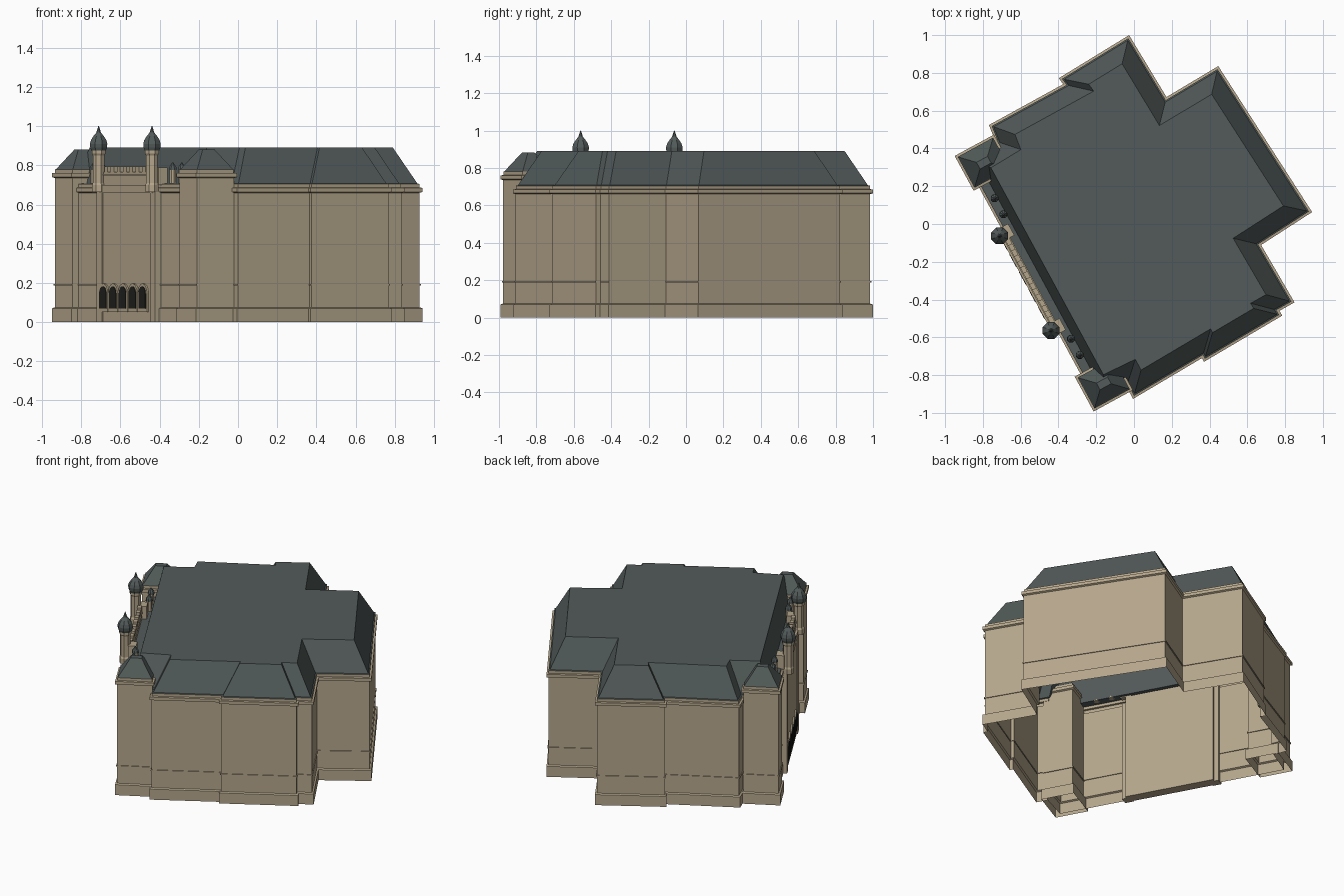
import bpy, bmesh, math
from mathutils import Vector

if "Cube" in bpy.data.objects:
    bpy.data.objects.remove(bpy.data.objects["Cube"])


def material(name, rgb):
    m = bpy.data.materials.new(name)
    m.diffuse_color = (*rgb, 1)
    m.use_nodes = True
    m.node_tree.nodes["Principled BSDF"].inputs["Base Color"].default_value = m.diffuse_color
    return m


STONE = material("stone", (0.46, 0.38, 0.26))
SLATE = material("slate", (0.085, 0.105, 0.102))
DARK = material("dark_opening", (0.015, 0.015, 0.013))


def W(q, n):
    """Facade frame to world: q runs along the entrance front, n points out of it."""
    return Vector((-0.8786 * n - 0.4776 * q, -0.4776 * n + 0.8786 * q))


def inset(poly, dist):
    """Mitred inward offset of a counter-clockwise outline, one distance per edge."""
    k = len(poly)
    d = dist if isinstance(dist, list) else [dist] * k
    edges = [(poly[(i + 1) % k] - poly[i]).normalized() for i in range(k)]
    norms = [Vector((-e.y, e.x)) for e in edges]
    out = []
    for i in range(k):
        a, b = norms[i - 1], norms[i]
        det = a.x * b.y - a.y * b.x
        da, db = d[i - 1], d[i]
        out.append(poly[i] + Vector((da * b.y - db * a.y, a.x * db - b.x * da)) / det)
    return out


def make(name, rings, mat, bottom=False, top=False):
    """Skin a stack of equal-length 3D rings."""
    bm = bmesh.new()
    vs = [[bm.verts.new(p) for p in r] for r in rings]
    k = len(rings[0])
    for lo, hi in zip(vs, vs[1:]):
        for i in range(k):
            j = (i + 1) % k
            bm.faces.new((lo[i], lo[j], hi[j], hi[i]))
    if bottom:
        bm.faces.new(vs[0][::-1])
    if top:
        bm.faces.new(vs[-1])
    if bottom and top:
        bmesh.ops.recalc_face_normals(bm, faces=bm.faces)
    me = bpy.data.meshes.new(name)
    bm.to_mesh(me)
    bm.free()
    me.materials.append(mat)
    ob = bpy.data.objects.new(name, me)
    bpy.context.collection.objects.link(ob)
    return ob


def loft(name, poly, profile, mat, top=False):
    """Sweep an (inset, height) profile around an outline."""
    rings = [[(p.x, p.y, z) for p in inset(poly, d)] for d, z in profile]
    return make(name, rings, mat, top=top)


def block(name, q0, q1, n0, n1, z0, z1, mat=STONE):
    pts = [W(q0, n1), W(q0, n0), W(q1, n0), W(q1, n1)]
    return make(name, [[(p.x, p.y, z) for p in pts] for z in (z0, z1)], mat, True, True)


def lathe(name, q, n, profile, mat, sides=8):
    c = W(q, n)
    rings = [[(c.x + r * math.cos(math.tau * (i + .5) / sides),
               c.y + r * math.sin(math.tau * (i + .5) / sides), z)
              for i in range(sides)] for r, z in profile]
    return make(name, rings, mat, True, True)


def arch(name, q, w, z0, z1, n0, n1, mat):
    """Round-headed plate standing on the front."""
    r = w / 2
    prof = [(r, z0)] + [(r * math.cos(math.pi * i / 8), z1 - r + r * math.sin(math.pi * i / 8))
                        for i in range(9)] + [(-r, z0)]
    rings = []
    for n in (n0, n1):
        rings.append([(*W(q + s, n), z) for s, z in prof])
    return make(name, rings, mat, True, True)


def wall_profile(h):
    """Plinth, string course, and two-step cornice ending at height h."""
    return [(0, 0), (0, .07), (.011, .075), (.011, .187), (.006, .187), (.006, .195),
            (.011, .195), (.011, h - .045), (0, h - .04), (0, h - .02), (.012, h - .018),
            (.012, h)]


# main outline, counter-clockwise, with stepped sides and two rear wings
outline = [Vector(p) for p in (
    (-.005, -.926), (.36, -.71), (.37, -.73), (.785, -.485), (.77, -.46), (.85, -.415),
    (.673, -.111), (.943, .063), (.446, .836), (.172, .672), (-.026, 1.0), (-.398, .772),
    (-.375, .74), (-.768, .524), (-.735, .44), (-.90, .34), (-.204, -.94), (-.04, -.861))]
FRONT = 15
base = [.02] * len(outline)
base[FRONT] = .06
crest = [.11] * len(outline)
crest[FRONT] = .105
loft("main_walls", outline, wall_profile(.705), STONE)
loft("main_roof", outline, [(.012, .705), (base, .708), (crest, .89)], SLATE, top=True)

for s, side in ((1, "left"), (-1, "right")):
    # corner pavilions
    plan = [W(s * .56, .425), W(s * .77, .425), W(s * .77, .662), W(s * .56, .662)]
    if s < 0:
        plan.reverse()
    loft(side + "_pavilion_walls", plan, wall_profile(.78), STONE)
    loft(side + "_pavilion_roof", plan, [(.012, .78), (.016, .782), (.085, .882)], SLATE, top=True)

    # entrance turrets with corbel and bulbous cap
    q = s * .285
    lathe(side + "_turret_shaft", q, .655,
          [(.037, .665), (.037, .70), (.032, .71), (.032, .85), (.038, .86), (.038, .885)], STONE)
    lathe(side + "_turret_dome", q, .655,
          [(.04, .875), (.046, .89), (.048, .91), (.042, .93), (.028, .95),
           (.013, .967), (.007, .985), (.002, 1.0)], SLATE)
    block(side + "_bay_pilaster", q - .028, q + .028, .60, .652, 0, .67)

    # small capped parapet posts beside the turrets
    for k, qq in enumerate((.375, .472)):
        lathe(f"{side}_post_{k}", s * qq, .583, [(.018, .705), (.018, .775)], STONE)
        lathe(f"{side}_post_cap_{k}", s * qq, .583, [(.022, .775), (.02, .79), (.003, .815)], SLATE)
    block(side + "_parapet_step", s * .285 - .035, s * .285 + .035, .585, .635, .70, .79)

# entrance bay between the turrets
block("entrance_bay", -.285, .285, .58, .645, 0, .66)
block("entrance_cornice", -.285, .285, .58, .655, .66, .70)

# battlemented parapet
block("parapet", -.26, .26, .615, .64, .70, .765)
block("parapet_coping", -.26, .26, .61, .645, .748, .757)
for i in range(8):
    q = -.235 + i * .067
    block(f"merlon_{i}", q - .018, q + .018, .615, .64, .765, .795)

# entrance arcade
for i in range(5):
    q = .03 + (i - 2) * .105
    arch(f"arch_surround_{i}", q, .1, .05, .197, .64, .654, STONE)
    arch(f"arch_opening_{i}", q, .074, .07, .182, .645, .657, DARK)
